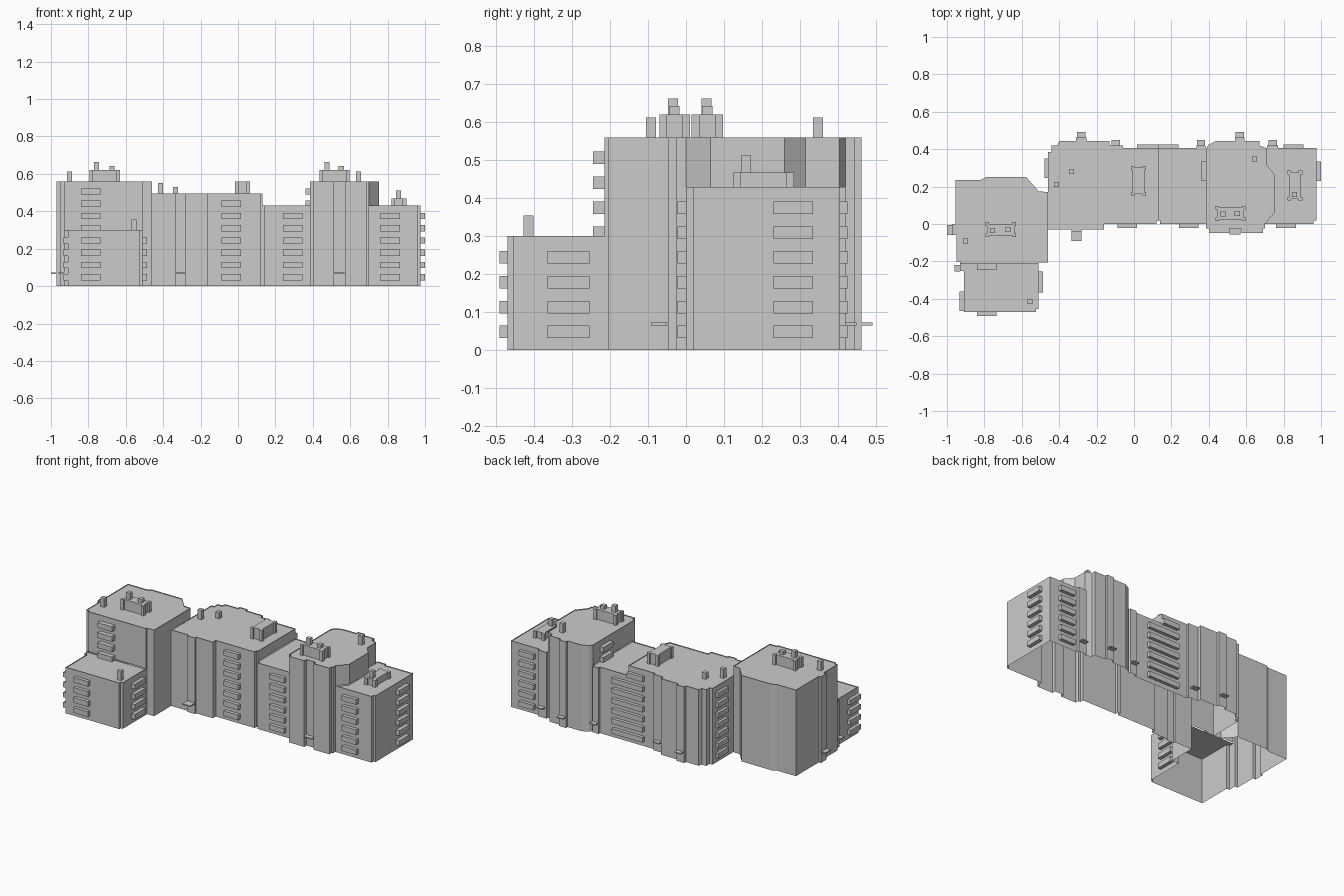
import bpy, bmesh


def finish(name, bm):
    me = bpy.data.meshes.new(name)
    bm.to_mesh(me)
    bm.free()
    ob = bpy.data.objects.new(name, me)
    bpy.context.collection.objects.link(ob)
    return ob


def shell(name, pts, top, bases={}):
    """Open-bottomed block, counter-clockwise footprint; bases maps an edge
    to the height where its wall starts (None = no wall)."""
    bm = bmesh.new()
    n = len(pts)
    for i in range(n):
        base = bases.get(i, 0)
        if base is None:
            continue
        (ax, ay), (bx, by) = pts[i], pts[(i + 1) % n]
        bm.faces.new([bm.verts.new(p) for p in
                      ((ax, ay, base), (bx, by, base), (bx, by, top), (ax, ay, top))])
    # roof sits slightly below the parapet
    bm.faces.new([bm.verts.new((x, y, top - 0.006)) for x, y in pts])
    bmesh.ops.remove_doubles(bm, verts=bm.verts, dist=1e-4)
    return finish(name, bm)


def add_box(bm, x0, x1, y0, y1, z0, z1):
    vs = bmesh.ops.create_cube(bm, size=1)["verts"]
    for v in vs:
        v.co.x = x1 if v.co.x > 0 else x0
        v.co.y = y1 if v.co.y > 0 else y0
        v.co.z = z1 if v.co.z > 0 else z0


def boxes(name, items):
    bm = bmesh.new()
    for b in items:
        add_box(bm, *b)
    return finish(name, bm)


def balconies(name, x0, x1, y0, y1, floors):
    boxes(name, [(x0, x1, y0, y1, 0.031 + 0.0655 * i, 0.064 + 0.0655 * i) for i in floors])


def penthouse(name, x0, x1, y0, y1, z0, z1):
    """Roof house with recessed walls and four corner posts."""
    c, r = 0.02, 0.009
    items = [(x0 + r, x1 - r, y0 + r, y1 - r, z0, z1)]
    for px in (x0, x1 - c):
        for py in (y0, y1 - c):
            items.append((px, px + c, py, py + c, z0, z1))
    boxes(name, items)


# Building blocks
shell("low_front_wing", [
    (-0.91, -0.47), (-0.525, -0.47), (-0.525, -0.455), (-0.51, -0.455),
    (-0.51, -0.215), (-0.93, -0.215), (-0.93, -0.25), (-0.91, -0.25)],
    0.30, {4: None})
shell("left_tower", [
    (-0.93, -0.215), (-0.51, -0.215), (-0.51, -0.205), (-0.46, -0.205), (-0.46, -0.03),
    (-0.46, 0.17), (-0.51, 0.175), (-0.575, 0.25), (-0.79, 0.25), (-0.82, 0.235),
    (-0.955, 0.235), (-0.955, 0.0), (-0.97, 0.0), (-0.97, -0.06),
    (-0.95, -0.06), (-0.95, -0.2), (-0.93, -0.2)],
    0.56, {0: 0.30, 4: 0.495})
shell("middle_block", [
    (-0.46, -0.03), (-0.335, -0.03), (-0.335, -0.042), (-0.28, -0.042), (-0.28, -0.03),
    (-0.16, -0.03), (-0.16, 0.0), (0.12, 0.0), (0.12, 0.02), (0.13, 0.02), (0.13, 0.405),
    (-0.06, 0.405), (-0.06, 0.42), (-0.13, 0.42), (-0.13, 0.445), (-0.255, 0.445),
    (-0.255, 0.462), (-0.31, 0.462), (-0.31, 0.445), (-0.4, 0.445), (-0.41, 0.42),
    (-0.44, 0.42), (-0.44, 0.385), (-0.46, 0.385), (-0.46, 0.17)],
    0.495, {9: 0.43, 24: None})
shell("link_block", [
    (0.13, 0.02), (0.14, 0.02), (0.14, 0.0), (0.385, 0.0), (0.385, 0.405),
    (0.38, 0.42), (0.335, 0.42), (0.335, 0.405), (0.13, 0.405)],
    0.43, {3: None, 8: None})
edge = [(0.70, 0.0), (0.755, 0.065), (0.755, 0.26), (0.71, 0.315), (0.71, 0.405)]
shell("right_tower", [
    (0.385, 0.0), (0.385, -0.025), (0.40, -0.025), (0.40, -0.048), (0.51, -0.048),
    (0.51, -0.025), (0.575, -0.025), (0.575, -0.048), (0.69, -0.048), (0.69, -0.025),
    (0.70, -0.025)] + edge + [
    (0.67, 0.42), (0.67, 0.445), (0.59, 0.445), (0.59, 0.462), (0.54, 0.462),
    (0.54, 0.445), (0.44, 0.445), (0.40, 0.425), (0.385, 0.405)],
    0.56, {**{i: 0.43 for i in range(11, 15)}, 24: 0.43})
shell("right_block", [
    (0.70, 0.0), (0.96, 0.0), (0.96, 0.02), (0.975, 0.02), (0.975, 0.405),
    (0.77, 0.405), (0.77, 0.42), (0.71, 0.42)] + edge[:0:-1],
    0.43, {i: None for i in range(8, 13)})

# Balcony stacks
balconies("low_wing_front_balconies", -0.84, -0.735, -0.492, -0.47, range(4))
balconies("low_wing_right_balconies", -0.51, -0.487, -0.365, -0.255, range(4))
balconies("low_wing_left_balconies", -0.932, -0.91, -0.465, -0.36, range(4))
balconies("left_tower_front_balconies", -0.84, -0.735, -0.245, -0.215, range(4, 8))
balconies("middle_front_balconies", -0.088, 0.017, -0.022, 0, range(7))
balconies("middle_left_balconies", -0.478, -0.46, 0.245, 0.35, range(7))
balconies("middle_back_balconies", 0.015, 0.238, 0.405, 0.426, range(6))
balconies("middle_back_top_balcony", 0.015, 0.13, 0.405, 0.426, [6])
balconies("link_front_balconies", 0.24, 0.345, -0.022, 0, range(6))
balconies("right_tower_left_balconies", 0.36, 0.385, 0.23, 0.335, [6, 7])
balconies("right_front_balconies", 0.76, 0.865, -0.022, 0, range(6))
balconies("right_side_balconies", 0.975, 1.0, 0.23, 0.335, range(6))
balconies("right_back_balconies", 0.80, 0.905, 0.405, 0.426, range(6))

# Entrance canopies
canopies = [(-0.335, -0.28, -0.092, -0.042), (0.51, 0.57, -0.055, -0.025),
            (-1.0, -0.97, -0.06, -0.005), (-0.96, -0.93, -0.255, -0.22),
            (-0.305, -0.26, 0.462, 0.492), (0.542, 0.588, 0.462, 0.492),
            (-0.12, -0.075, 0.42, 0.45), (0.337, 0.38, 0.42, 0.45),
            (0.72, 0.765, 0.42, 0.45)]
boxes("entrance_canopies", [c + (0.065, 0.072) for c in canopies])

# Roof houses
penthouse("left_tower_penthouse", -0.795, -0.63, -0.07, 0.01, 0.55, 0.62)
penthouse("right_tower_penthouse", 0.435, 0.597, 0.015, 0.097, 0.55, 0.62)
penthouse("middle_penthouse", -0.017, 0.065, 0.152, 0.31, 0.485, 0.56)
penthouse("right_penthouse", 0.82, 0.90, 0.125, 0.285, 0.42, 0.468)

# Chimneys and vents: centre x, centre y, base, top
chimneys = [(-0.757, -0.034, 0.62, 0.663), (-0.674, -0.03, 0.62, 0.643),
            (0.475, 0.054, 0.62, 0.663), (0.552, 0.056, 0.62, 0.643),
            (-0.902, -0.092, 0.55, 0.613), (0.644, 0.348, 0.55, 0.613),
            (-0.414, 0.21, 0.485, 0.55), (-0.335, 0.28, 0.485, 0.53),
            (0.857, 0.158, 0.46, 0.512), (-0.555, -0.415, 0.29, 0.355)]
h = 0.0135
boxes("chimneys", [(x - h, x + h, y - h, y + h, a, b) for x, y, a, b in chimneys])
